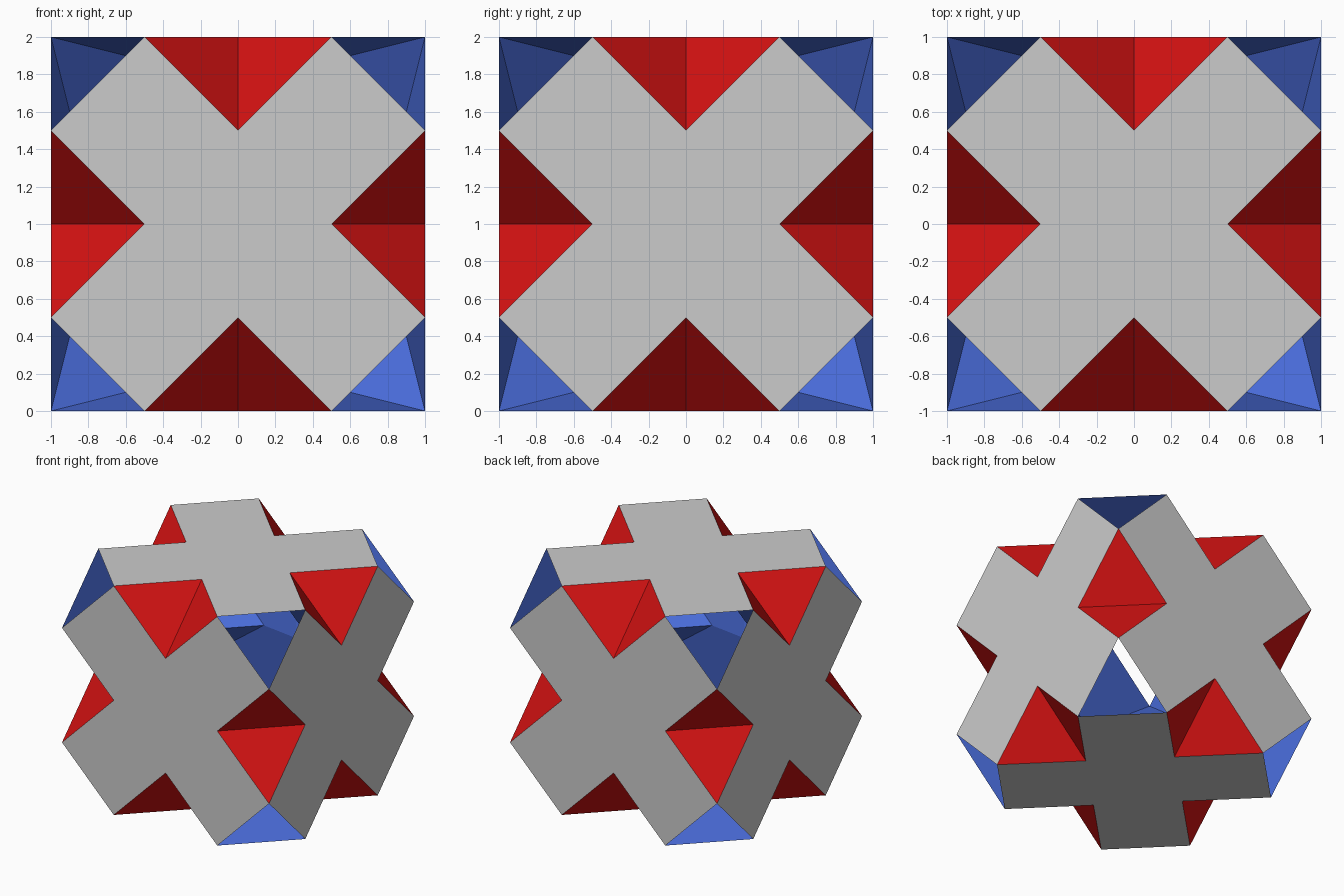
import bpy
import bmesh
import math
from mathutils import Vector

if "Cube" in bpy.data.objects:
    bpy.data.objects.remove(bpy.data.objects["Cube"])

EPS = 1e-5
LIFT = Vector((0, 0, 1))
SIGNS = [Vector((x, y, z)) for x in (1, -1) for y in (1, -1) for z in (1, -1)]


def material(name, rgb):
    mat = bpy.data.materials.new(name)
    mat.diffuse_color = (*rgb, 1)
    mat.use_nodes = True
    mat.node_tree.nodes["Principled BSDF"].inputs["Base Color"].default_value = mat.diffuse_color
    return mat


def build(name, polys, mat):
    """Make one flat-shaded object from a list of polygons."""
    bm = bmesh.new()
    for poly in polys:
        bm.faces.new([bm.verts.new(p + LIFT) for p in poly])
    bmesh.ops.remove_doubles(bm, verts=bm.verts, dist=1e-4)
    mesh = bpy.data.meshes.new(name)
    bm.to_mesh(mesh)
    bm.free()
    mesh.materials.append(mat)
    bpy.context.collection.objects.link(bpy.data.objects.new(name, mesh))


def corner(s, axis, short, full):
    """Point with |coordinate| full on all axes but one, signed by s."""
    v = s * full
    v[axis] = s[axis] * short
    return v


def normal(poly):
    return (poly[1] - poly[0]).cross(poly[2] - poly[0]).normalized()


def facing(poly, direction):
    """Order a polygon so that its normal follows direction."""
    return poly if normal(poly).dot(direction) > 0 else poly[::-1]


def split(poly, n, d):
    """Cut a polygon by a plane into its outer and inner parts."""
    outer, inner = [], []
    for i, a in enumerate(poly):
        b = poly[(i + 1) % len(poly)]
        da, db = n.dot(a) - d, n.dot(b) - d
        if da >= -EPS:
            outer.append(a)
        if da <= EPS:
            inner.append(a)
        if (da > EPS and db < -EPS) or (da < -EPS and db > EPS):
            p = a.lerp(b, da / (da - db))
            outer.append(p)
            inner.append(p)
    return outer, inner


def area(poly):
    return sum(((poly[i] - poly[0]).cross(poly[i + 1] - poly[0]).length
                for i in range(1, len(poly) - 1)), 0.0) / 2


def subtract(poly, planes):
    """Remove the part of a polygon that lies inside a convex solid."""
    kept, rest = [], poly
    for n, d in planes:
        if max(n.dot(p) - d for p in rest) <= EPS:
            if min(n.dot(p) - d for p in rest) >= -EPS:
                return [poly]           # lies on the boundary
            continue
        outer, inner = split(rest, n, d)
        if len(outer) > 2 and area(outer) > 1e-6:
            kept.append(outer)
        if len(inner) < 3 or area(inner) < 1e-6:
            return [poly]               # does not reach the solid
        rest = inner
    return kept


def tunnel_sides(s):
    """Six sides of the tunnel from one corner, three slim and three broad."""
    tip = [corner(s, i, 0.5, 1) for i in range(3)]
    end = [corner(-s, i, -0.5, 1) for i in range(3)]
    sides = []
    for i in range(3):
        j, k = (i + 1) % 3, (i + 2) % 3
        sides.append([tip[j], tip[k], end[i]])
        sides.append([tip[i], end[j], end[k]])
    centre = sum(tip + end, Vector()) / 6
    return [facing(p, centre - p[0]) for p in sides]


def tunnel_solid(s):
    """Outer half of a tunnel as a list of bounding planes."""
    planes = [(-normal(p), -normal(p).dot(p[0])) for p in tunnel_sides(s)]
    return planes + [(s.copy(), 2.5), (-s, 0.0)]


SOLIDS = [tunnel_solid(s) for s in SIGNS]


def carve(polys):
    """Open all eight tunnels through a set of polygons."""
    for planes in SOLIDS:
        polys = [part for p in polys for part in subtract(p, planes)]
    return polys


grey = material("light grey", (0.60, 0.60, 0.60))
red = material("red", (0.66, 0.006, 0.006))
blue = material("blue", (0.07, 0.155, 0.72))

# Six cross-shaped plates: two wide diagonal bars on each side of the cube
quarter = [(0.5, 0), (1, 0.5), (0.5, 1)]
outline = []
for q in range(4):
    c, s = round(math.cos(q * math.pi / 2)), round(math.sin(q * math.pi / 2))
    outline += [(c * u - s * v, s * u + c * v) for u, v in quarter]
plates = []
for axis in range(3):
    for side in (1, -1):
        plate = []
        for u, v in outline:
            p = Vector()
            p[axis], p[(axis + 1) % 3], p[(axis + 2) % 3] = side, u, v
            plate.append(p)
        out = Vector()
        out[axis] = side
        # the first three points make a convex corner at the second
        n = (plate[2] - plate[1]).cross(plate[0] - plate[1])
        plates.append(plate if n.dot(out) > 0 else plate[::-1])
build("cross_plates", plates, grey)

# Eight large triangles that show as the notches, opened by the tunnels
triangles = [facing([corner(s, i, -0.5, 1) for i in range(3)], s)
             for s in SIGNS]
build("notch_faces", carve(triangles), red)

# Tunnel walls running inward from the eight open corners
build("tunnel_walls", carve([p for s in SIGNS for p in tunnel_sides(s)]), blue)
